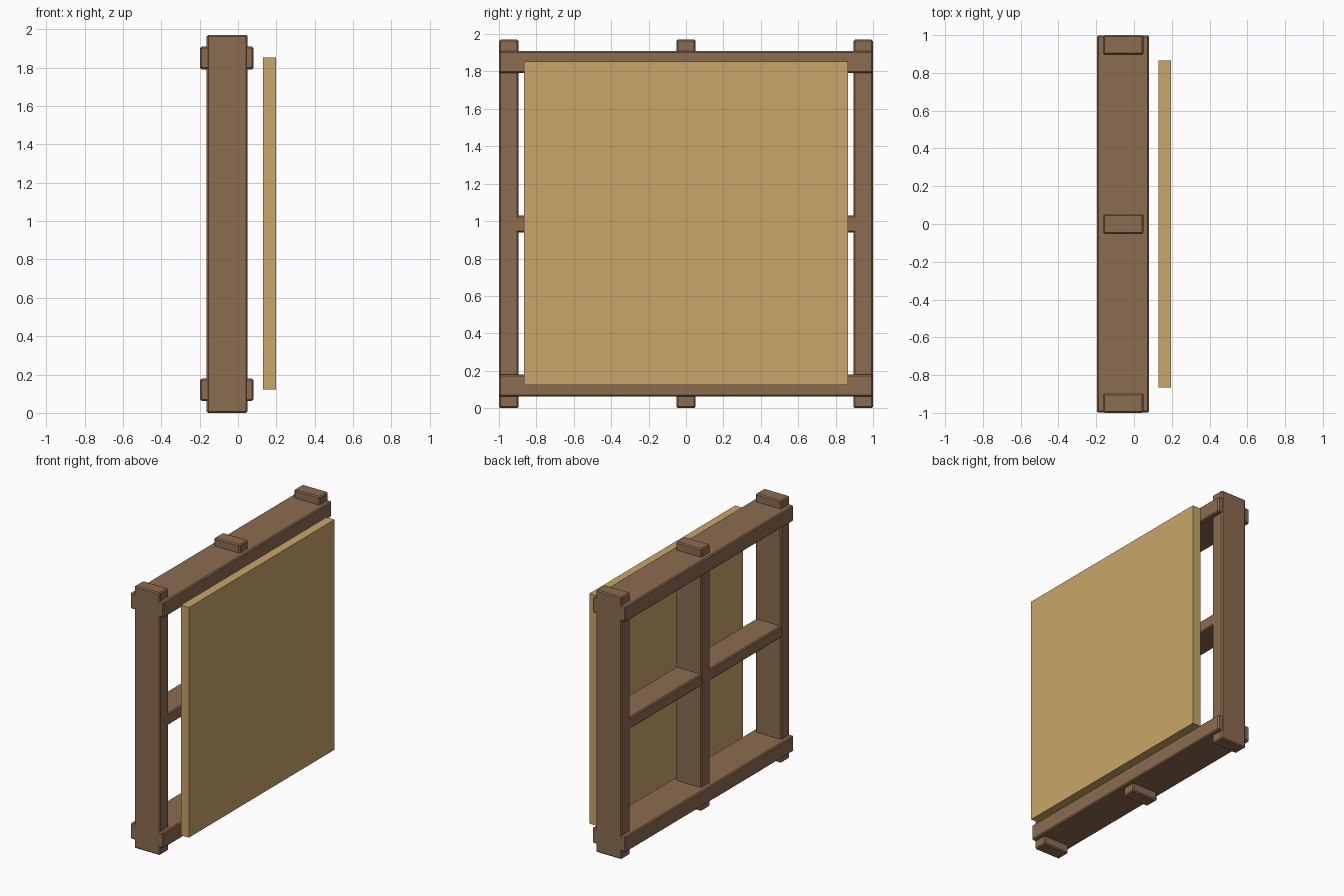
import bpy

cube = bpy.data.objects.get("Cube")
if cube:
    bpy.data.objects.remove(cube, do_unlink=True)


def make_material(name, rgb):
    mat = bpy.data.materials.new(name)
    mat.use_nodes = True
    color = (*rgb, 1.0)
    mat.diffuse_color = color
    mat.node_tree.nodes["Principled BSDF"].inputs["Base Color"].default_value = color
    return mat


dark_wood = make_material("dark wood", (0.258, 0.150, 0.080))
pale_wood = make_material("pale wood", (0.584, 0.381, 0.138))


def box(name, xs, ys, zs, mat, bevel=0.0):
    """Box spanning the given ranges, with optional chamfered edges."""
    spans = (xs, ys, zs)
    bpy.ops.mesh.primitive_cube_add(size=1, location=[(a + b) / 2 for a, b in spans])
    obj = bpy.context.object
    obj.name = name
    obj.scale = [b - a for a, b in spans]
    bpy.ops.object.transform_apply(location=False, rotation=False, scale=True)
    obj.data.materials.append(mat)
    if bevel:
        mod = obj.modifiers.new("Chamfer", "BEVEL")
        mod.width = bevel
        mod.segments = 1
    return obj


HEIGHT = 1.97
BEVEL = 0.008
POST_X = (-0.163, 0.05)
RAIL_X = (-0.197, 0.08)

# Upright posts
for name, y in (("front", -0.948), ("middle", 0.0), ("back", 0.948)):
    box(name + "_post", POST_X, (y - 0.052, y + 0.052), (0, HEIGHT), dark_wood, BEVEL)

# Wide rails wrapping the posts at top and bottom
for name, z in (("bottom", 0.12), ("top", HEIGHT - 0.12)):
    box(name + "_rail", RAIL_X, (-0.999, 0.999), (z - 0.059, z + 0.059), dark_wood, BEVEL)

# Cross bar between the posts
box("middle_rail", (-0.162, 0.049), (-0.94, 0.94), (0.94, 1.03), dark_wood, BEVEL)

# Panel standing off the frame
box("panel", (0.13, 0.197), (-0.865, 0.865), (0.123, 1.852), pale_wood)
